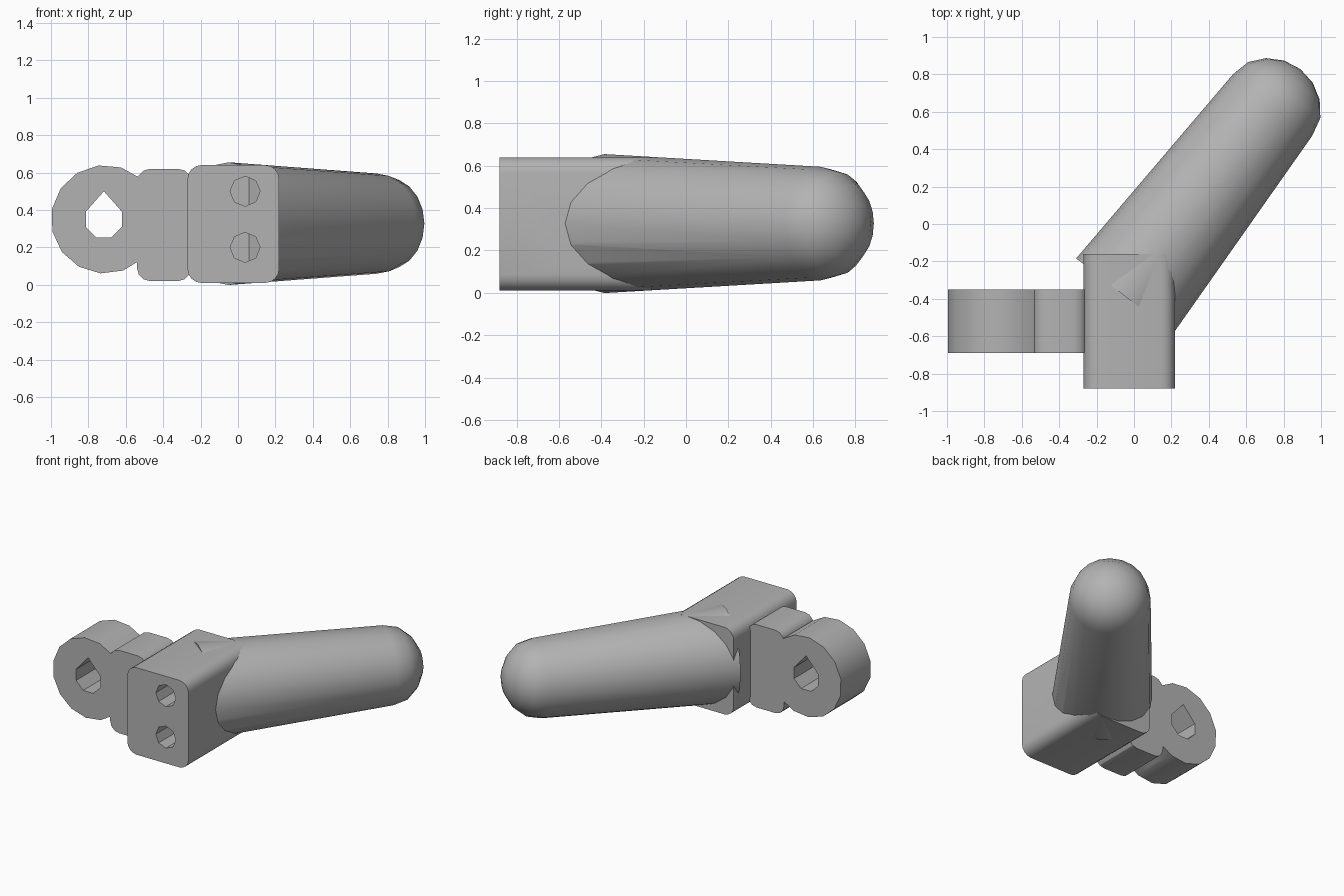
import bpy, bmesh, math
from mathutils import Matrix, Vector

cube = bpy.data.objects.get("Cube")
if cube:
    bpy.data.objects.remove(cube, do_unlink=True)

grey = bpy.data.materials.new("plain grey")
grey.use_nodes = True
COLOUR = (0.45, 0.45, 0.45, 1)
grey.diffuse_color = COLOUR
grey.node_tree.nodes["Principled BSDF"].inputs["Base Color"].default_value = COLOUR


def finish(bm, name):
    bmesh.ops.recalc_face_normals(bm, faces=bm.faces[:])
    mesh = bpy.data.meshes.new(name)
    bm.to_mesh(mesh)
    bm.free()
    mesh.materials.append(grey)
    ob = bpy.data.objects.new(name, mesh)
    bpy.context.scene.collection.objects.link(ob)
    return ob


def prism(name, outline, y0, y1):
    """Extrude an (x, z) outline from y0 to y1."""
    bm = bmesh.new()
    face = bm.faces.new([bm.verts.new((x, y0, z)) for x, z in outline])
    ext = bmesh.ops.extrude_face_region(bm, geom=[face])
    verts = [g for g in ext["geom"] if isinstance(g, bmesh.types.BMVert)]
    bmesh.ops.translate(bm, verts=verts, vec=(0, y1 - y0, 0))
    return finish(bm, name)


def circle(cx, cz, r, n, start=0):
    angles = [math.radians(start) + math.tau * i / n for i in range(n)]
    return [(cx + r * math.cos(a), cz + r * math.sin(a)) for a in angles]


def rounded(x0, x1, z0, z1, r, steps=4):
    pts = []
    corners = [(x1 - r, z1 - r), (x0 + r, z1 - r), (x0 + r, z0 + r), (x1 - r, z0 + r)]
    for q, (cx, cz) in enumerate(corners):
        for i in range(steps + 1):
            a = math.pi / 2 * (q + i / steps)
            pts.append((cx + r * math.cos(a), cz + r * math.sin(a)))
    return pts


def rod(name, start, end, r, n=10):
    start, end = Vector(start), Vector(end)
    axis = end - start
    bm = bmesh.new()
    bmesh.ops.create_cone(bm, cap_ends=True, segments=n, radius1=r, radius2=r, depth=axis.length)
    turn = axis.to_track_quat('Z', 'Y').to_matrix().to_4x4()
    bm.transform(Matrix.Translation((start + end) / 2) @ turn)
    return finish(bm, name)


def select(ob):
    bpy.ops.object.select_all(action='DESELECT')
    ob.select_set(True)
    bpy.context.view_layer.objects.active = ob


def combine(ob, other, operation='DIFFERENCE', keep=False):
    mod = ob.modifiers.new("combine", 'BOOLEAN')
    mod.object, mod.operation, mod.solver = other, operation, 'EXACT'
    select(ob)
    bpy.ops.object.modifier_apply(modifier=mod.name)
    if not keep:
        bpy.data.objects.remove(other, do_unlink=True)


# Mounting block with two screw holes and a small side pocket
block = prism("mounting_block", rounded(-0.27, 0.22, 0.01, 0.64, 0.075), -0.88, -0.16)
for z in (0.2, 0.5):
    combine(block, prism("screw_hole", circle(0.038, z, 0.08, 8), -1, -0.47))
pocket = rod("pocket", (0.12, -0.535, 0.185), (0.4, -0.535, 0.185), 0.055, 8)
combine(block, pocket, keep=True)

# Hinge lug: ring and neck joined, with a teardrop bore and a hole underneath
lug = prism("hinge_lug", circle(-0.71, 0.35, 0.29, 15, 1), -0.69, -0.35)
neck = prism("neck", rounded(-0.54, -0.25, 0.02, 0.62, 0.07, 3), -0.69, -0.35)
combine(lug, neck, 'UNION')
bore = circle(-0.717, 0.35, 0.105, 8, 112.5)
bore.insert(0, (-0.717, 0.5))
bore = [bore[0]] + bore[2:-1]
combine(lug, prism("bore", bore, -0.8, -0.2))
combine(lug, rod("drain_hole", (-0.53, -0.52, -0.1), (-0.53, -0.52, 0.25), 0.075))

# Tapered handle with a domed tip, turned around its own axis
base, tip = Vector((-0.05, -0.385, 0.327)), Vector((0.717, 0.605, 0.327))
length = (tip - base).length
profile = [(0.328, 0), (0.268, length + 0.04)]
for deg in (30, 50, 70):
    a = math.radians(deg)
    profile.append((0.282 * math.cos(a), length + 0.282 * math.sin(a)))
bm = bmesh.new()
SIDES = 20
rings = [[bm.verts.new((x, y, h)) for x, y in circle(0, 0, r, SIDES)] for r, h in profile]
pole = bm.verts.new((0, 0, length + 0.282))
for low, high in zip(rings, rings[1:]):
    for i in range(SIDES):
        j = (i + 1) % SIDES
        bm.faces.new((low[i], low[j], high[j], high[i]))
for i in range(SIDES):
    bm.faces.new((rings[-1][i], rings[-1][(i + 1) % SIDES], pole))
bm.faces.new(rings[0])
turn = (tip - base).to_track_quat('Z', 'Y').to_matrix().to_4x4()
bm.transform(Matrix.Translation(base) @ turn)
handle = finish(bm, "handle")
combine(handle, pocket)

# Smooth curved walls, keep edges sharp
for ob in (block, lug, handle):
    select(ob)
    bpy.ops.object.shade_smooth_by_angle(angle=math.radians(30))
